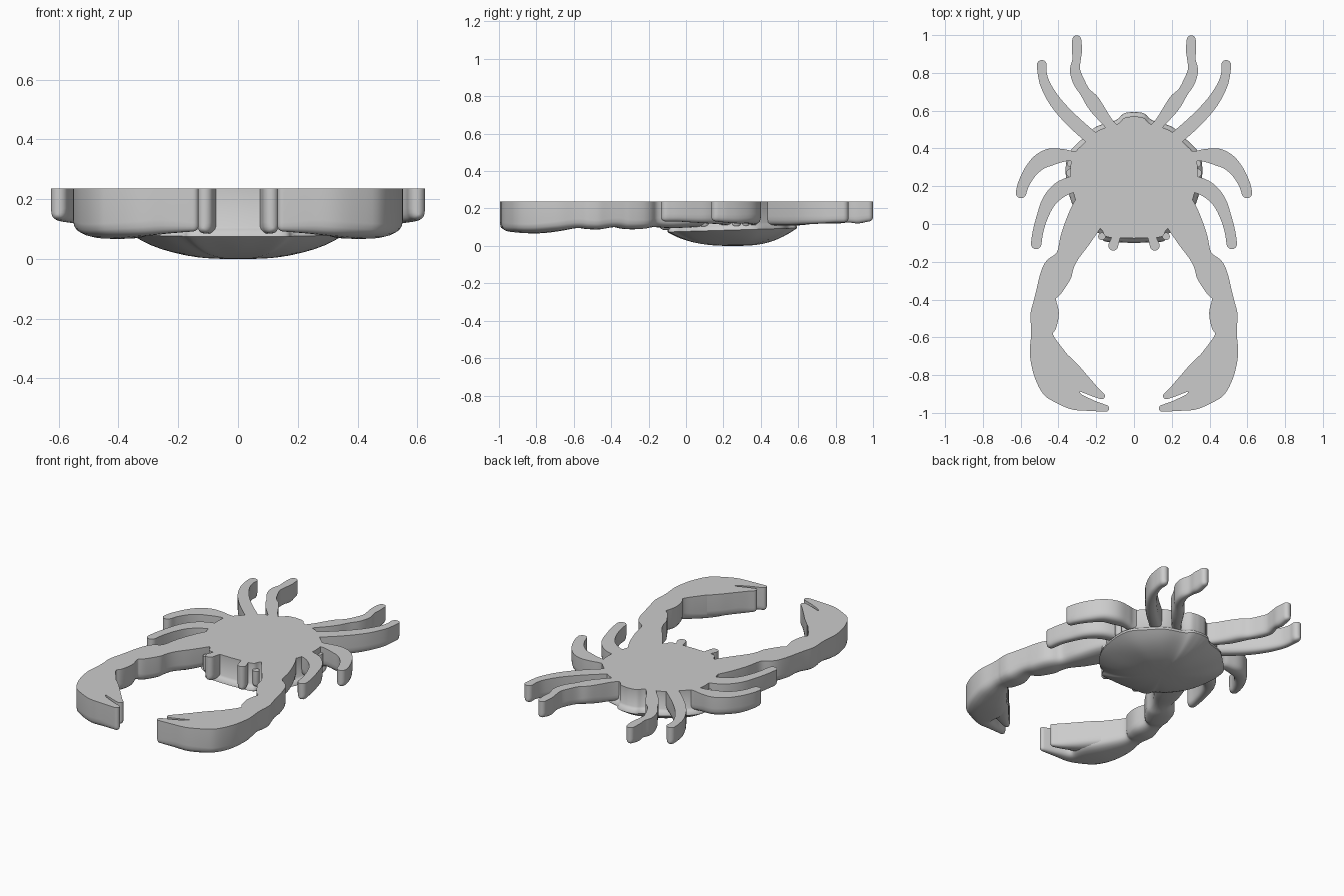
import bpy, bmesh
from math import sin, cos, pi, radians
from mathutils import Vector

if "Cube" in bpy.data.objects:
    bpy.data.objects.remove(bpy.data.objects["Cube"])

TOP = 0.236


def spline(pts, k):
    # Catmull-Rom through points of any dimension
    pts = [Vector(p) for p in pts]
    ext = [pts[0] * 2 - pts[1]] + pts + [pts[-1] * 2 - pts[-2]]
    out = []
    for i in range(1, len(ext) - 2):
        a, b, c, d = ext[i - 1:i + 3]
        for j in range(k):
            t = j / k
            out.append(0.5 * (2 * b + (c - a) * t + (2 * a - 5 * b + 4 * c - d) * t * t
                              + (3 * b - a - 3 * c + d) * t ** 3))
    return out + [pts[-1]]


def loft(name, rings, mirror=False, angle=40):
    bm = bmesh.new()
    loops = [[bm.verts.new(p) for p in r] for r in rings]
    n = len(loops[0])
    for a, b in zip(loops, loops[1:]):
        for i in range(n):
            bm.faces.new((a[i], a[(i + 1) % n], b[(i + 1) % n], b[i]))
    bm.faces.new(loops[0])
    bm.faces.new(loops[-1])
    bmesh.ops.recalc_face_normals(bm, faces=bm.faces)
    me = bpy.data.meshes.new(name)
    bm.to_mesh(me)
    bm.free()
    ob = bpy.data.objects.new(name, me)
    bpy.context.collection.objects.link(ob)
    if mirror:
        ob.modifiers.new("mirror", 'MIRROR').use_mirror_merge = False
    bpy.ops.object.select_all(action='DESELECT')
    ob.select_set(True)
    bpy.context.view_layer.objects.active = ob
    bpy.ops.object.shade_smooth_by_angle(angle=radians(angle))
    return ob


def limb(name, stations):
    # stations: x, y, half width, underside height; flat top, rounded underside, round tip
    s = spline(stations, 5)
    frames = []
    for i, p in enumerate(s):
        d = s[min(i + 1, len(s) - 1)] - s[max(i - 1, 0)]
        frames.append((Vector((p[0], p[1])), Vector((d[0], d[1])).normalized(), p[2], p[3]))
    c, t, w, z = frames[-1]
    for a in (0.25, 0.5, 0.7, 0.85, 0.95):
        a *= pi / 2
        frames.append((c + t * w * sin(a), t, w * cos(a), z + 0.02 * (1 - cos(a))))
    rings = []
    for c, t, w, z in frames:
        side = Vector((-t.y, t.x))
        h = min(0.05, w * 1.1 + 0.01)
        prof = [(1, TOP)]
        for j in range(11):
            a = pi * j / 10
            u = abs(cos(a)) ** 0.75 * (1 if j < 5 else -1)
            prof.append((u, z + h - h * max(sin(a), 0) ** 0.75))
        prof.append((-1, TOP))
        rings.append([(c.x + side.x * w * u, c.y + side.y * w * u, zz) for u, zz in prof])
    return loft(name, rings, mirror=True)


# Walking legs
limb("back_inner_leg", [(.09, .48, .03, .11), (.14, .54, .028, .11), (.19, .605, .036, .11),
                        (.225, .655, .037, .115), (.26, .70, .028, .12), (.293, .755, .031, .12),
                        (.312, .815, .027, .12), (.304, .87, .022, .125), (.302, .92, .027, .12),
                        (.303, .975, .024, .13)])
limb("back_outer_leg", [(.15, .40, .035, .11), (.235, .465, .036, .11), (.335, .555, .035, .11),
                        (.415, .645, .032, .115), (.468, .735, .027, .12), (.486, .80, .024, .125),
                        (.488, .842, .026, .125)])
limb("side_leg", [(.2, .36, .035, .11), (.32, .36, .027, .11), (.37, .363, .033, .115),
                  (.44, .355, .045, .115), (.50, .328, .042, .12), (.55, .275, .035, .12),
                  (.585, .21, .030, .125), (.598, .165, .028, .13)])
limb("front_leg", [(.2, .24, .035, .11), (.31, .215, .042, .11), (.39, .182, .043, .115),
                   (.45, .12, .037, .12), (.485, .04, .030, .125), (.508, -.04, .028, .13),
                   (.518, -.105, .028, .13)])

# Big pincer arms with the outer finger
limb("pincer_arm", [(.17, .18, .09, .10), (.245, .05, .095, .10), (.31, -.075, .08, .095),
                    (.358, -.178, .058, .10), (.402, -.245, .08, .09), (.443, -.33, .07, .09),
                    (.468, -.385, .056, .10), (.472, -.465, .074, .088), (.478, -.53, .07, .09),
                    (.487, -.585, .058, .095), (.47, -.67, .085, .08), (.427, -.77, .108, .068),
                    (.375, -.857, .108, .068), (.32, -.93, .055, .075), (.235, -.958, .032, .085),
                    (.15, -.976, .018, .092)])
limb("pincer_inner_finger", [(.39, -.75, .07, .085), (.32, -.81, .062, .085), (.255, -.855, .042, .09),
                             (.205, -.89, .027, .095), (.172, -.91, .018, .10)])

# Eye stalks on the front rim
limb("eye_stalk", [(.075, .0, .022, .09), (.095, -.07, .022, .085), (.110, -.115, .026, .085)])

# Body: flat-topped block that flares into the domed shell underneath
half = [(0, .594), (.055, .585), (.095, .55), (.2, .515), (.28, .445), (.345, .375), (.362, .29),
        (.35, .18), (.315, .08), (.25, -.005), (.185, -.05), (.16, -.09), (.08, -.097), (0, -.1)]
outline = spline(half + [(-x, y) for x, y in half[-2:0:-1]] + [half[0]], 4)[:-1]
CY = 0.25


def ring(s, height):
    pts = []
    for p in outline:
        x, y = p[0] * s, CY + (p[1] - CY) * s
        pts.append((x, y, height(x, y, p[1])))
    return pts


def edge(yo):
    return 0.085 + 0.03 * (yo - CY)


def dome(r):
    # shell underside with faint ridges
    return lambda x, y, yo: max(0.0, edge(yo) * r ** 2.9
                                + 0.004 * r * r * (1 + sin(22 * abs(x) + 14 * y)) * (1 - r ** 4))


rings = [ring(.93, lambda x, y, yo: TOP), ring(.93, lambda x, y, yo: edge(yo) + .035),
         ring(.955, lambda x, y, yo: edge(yo) + .025), ring(.99, lambda x, y, yo: edge(yo) + .016)]
rings += [ring(r, dome(r)) for r in (1, .98, .94, .88, .8, .7, .6, .48, .36, .24, .12, .03)]
loft("body_shell", rings, angle=50)

# Small rounded knobs along the shell rim, seen between the limbs
for i, (x, y, r) in enumerate([(.335, .27, .024), (.29, .10, .026), (.17, -.065, .02), (.335, .32, .02)]):
    rr = []
    for k in range(6):
        a = k / 5 * pi / 2 * .95
        rr.append([(x + r * cos(a) * cos(b * pi / 6), y + r * cos(a) * sin(b * pi / 6), .12 - r * sin(a))
                   for b in range(12)])
    rr.insert(0, [(p[0], p[1], .2) for p in rr[0]])
    loft("rim_knob_%d" % (i + 1), rr, mirror=True)
